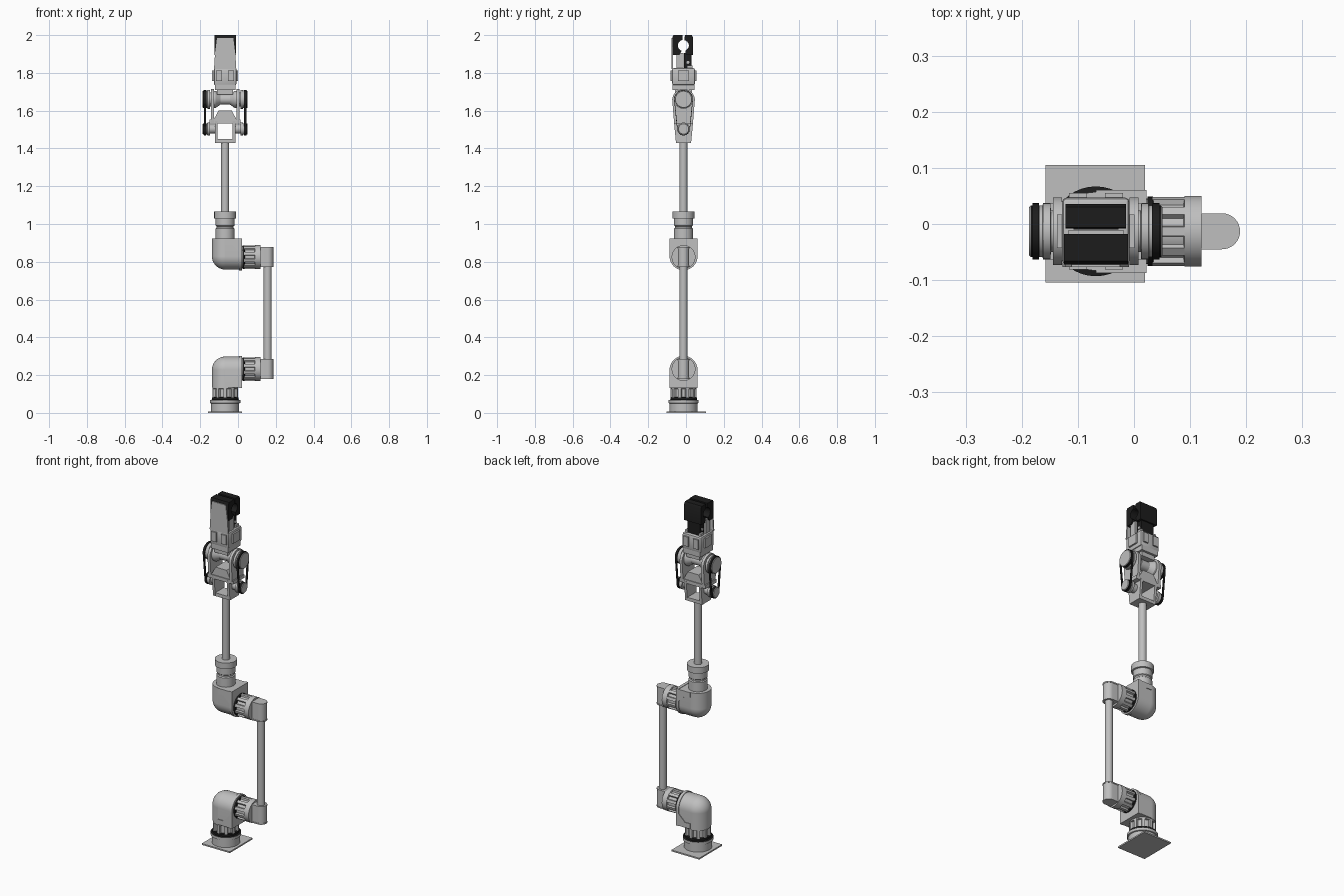
import bpy, bmesh, math
from mathutils import Vector, Matrix

if "Cube" in bpy.data.objects:
    bpy.data.objects.remove(bpy.data.objects["Cube"])

CX, CY = -0.068, -0.013          # main axis of the arm


def material(name, c):
    m = bpy.data.materials.new(name)
    m.diffuse_color = (c, c, c, 1)
    m.use_nodes = True
    m.node_tree.nodes["Principled BSDF"].inputs["Base Color"].default_value = m.diffuse_color
    return m


GREY = material("light grey", 0.52)
BLACK = material("black", 0.012)


def finish(name, bm, mats):
    bmesh.ops.recalc_face_normals(bm, faces=bm.faces)
    me = bpy.data.meshes.new(name)
    bm.to_mesh(me)
    bm.free()
    for m in mats:
        me.materials.append(m)
    for p in me.polygons:
        p.use_smooth = True
    me.set_sharp_from_angle(angle=math.radians(32))
    ob = bpy.data.objects.new(name, me)
    bpy.context.collection.objects.link(ob)
    return ob


def put(axis, u, v, w):
    """Plane coordinates (u, v) and depth w to a 3D point."""
    return {'x': (w, u, v), 'y': (u, w, v), 'z': (u, v, w)}[axis]


def prism(name, axis, pts, a, b, mat=GREY, bevel=0.0, end_scale=1.0):
    bm = bmesh.new()
    lo = [bm.verts.new(put(axis, u, v, a)) for u, v in pts]
    mu = sum(p[0] for p in pts) / len(pts)
    hi = [bm.verts.new(put(axis, mu + (u - mu) * end_scale, v, b)) for u, v in pts]
    bm.faces.new(lo)
    bm.faces.new(hi)
    for i in range(len(pts)):
        j = (i + 1) % len(pts)
        bm.faces.new((lo[i], lo[j], hi[j], hi[i]))
    if bevel:
        bmesh.ops.bevel(bm, geom=bm.edges[:], offset=bevel, segments=2, affect='EDGES', profile=0.5)
    return finish(name, bm, [mat])


def box(name, x, y, z, mat=GREY, bevel=0.0):
    pts = [(x[0], y[0]), (x[1], y[0]), (x[1], y[1]), (x[0], y[1])]
    return prism(name, 'z', pts, z[0], z[1], mat, bevel)


def lathe(name, axis, c, prof, black=(), seg=40):
    """Turned part: prof is (radius, position) pairs; black lists band indices."""
    bm = bmesh.new()
    rings = []
    for r, w in prof:
        rings.append([bm.verts.new(put(axis, c[0] + r * math.cos(t), c[1] + r * math.sin(t), w))
                      for t in (2 * math.pi * k / seg for k in range(seg))])
    bm.faces.new(rings[0])
    bm.faces.new(rings[-1])
    for i in range(len(rings) - 1):
        for k in range(seg):
            n = (k + 1) % seg
            f = bm.faces.new((rings[i][k], rings[i][n], rings[i + 1][n], rings[i + 1][k]))
            f.material_index = int(i in black)
    return finish(name, bm, [GREY, BLACK])


def ribs(name, axis, c, r, a, b, count=10, w=0.010):
    """Ring of raised bars standing around an axis."""
    bm = bmesh.new()
    for k in range(count):
        t = 2 * math.pi * (k + 0.5) / count
        d, s = Vector((math.cos(t), math.sin(t))), Vector((-math.sin(t), math.cos(t)))
        q = [d * (r - 0.016) - s * w, d * r - s * w * 0.8, d * r + s * w * 0.8, d * (r - 0.016) + s * w]
        lo, hi = ([bm.verts.new(put(axis, c[0] + p.x, c[1] + p.y, h)) for p in q] for h in (a, b))
        bm.faces.new(lo)
        bm.faces.new(hi)
        for i in range(4):
            bm.faces.new((lo[i], lo[(i + 1) % 4], hi[(i + 1) % 4], hi[i]))
    return finish(name, bm, [GREY])


def arc(cu, cv, r, a0, a1, n=16):
    return [(cu + r * math.cos(math.radians(a0 + (a1 - a0) * i / n)),
             cv + r * math.sin(math.radians(a0 + (a1 - a0) * i / n))) for i in range(n + 1)]


def elbow(tag, z0, s):
    """Right-angle housing with side joint; s = -1 turns it upside down."""
    R = 0.07
    Z = lambda h: z0 + s * h
    zc = Z(0.228)
    bm = bmesh.new()
    bmesh.ops.create_uvsphere(bm, u_segments=40, v_segments=20, radius=R,
                              matrix=Matrix.Translation((CX, CY, zc)))
    finish(tag + "_elbow_corner", bm, [GREY])
    lathe(tag + "_elbow_upright", 'z', (CX, CY), [(R, Z(0.135)), (R, zc)])
    arch = lambda r, h: [(y, Z(z)) for y, z in
                         [(CY - r, h), (CY + r, h)] + arc(CY, 0.228, r, 0, 180, 20)]
    prism(tag + "_elbow_body", 'x', arch(R, 0.137), CX, 0.012)
    prism(tag + "_elbow_flange", 'x', arch(0.074, 0.133), 0.005, 0.022)
    # raised border strips on both cheeks
    strip = [(-0.134, 0.135), (0.018, 0.135), (0.018, 0.225), (0.006, 0.225),
             (0.006, 0.205), (-0.035, 0.165), (-0.075, 0.165)]
    strip = [(max(x, CX), Z(z)) for x, z in strip[1:]] + [(CX, Z(0.135))]
    prism(tag + "_elbow_border", 'y', strip, CY - 0.074, CY + 0.074)
    # side joint: dark seal, ribbed drum and end flange
    c = (CY, Z(0.232))
    lathe(tag + "_side_joint", 'x', c,
          [(0.058, 0.015), (0.058, 0.024), (0.062, 0.024), (0.062, 0.034), (0.053, 0.036),
           (0.053, 0.088), (0.063, 0.090), (0.063, 0.120)], black=(1, 2, 3))
    ribs(tag + "_joint_ribs", 'x', c, 0.062, 0.033, 0.092)
    # rounded link socket
    cap = [(0.115, CY - 0.03)] + arc(0.157, CY, 0.03, -90, 90) + [(0.115, CY + 0.03)]
    prism(tag + "_link_socket", 'z', cap, Z(0.186), Z(0.280))
    cap2 = [(0.115, CY - 0.032)] + arc(0.157, CY, 0.032, -90, 90) + [(0.115, CY + 0.032)]
    for i, h in enumerate((0.180, 0.278)):
        prism(f"{tag}_socket_rim_{i}", 'z', cap2, Z(h), Z(h + 0.007))


# base plate and turning base
box("base_plate", (-0.158, 0.020), (-0.104, 0.105), (0, 0.008))
lathe("base_drum", 'z', (CX, CY),
      [(0.074, 0.006), (0.074, 0.050), (0.080, 0.052), (0.080, 0.068), (0.070, 0.070),
       (0.070, 0.082), (0.058, 0.084), (0.058, 0.126), (0.068, 0.128), (0.068, 0.140)],
      black=(3, 4, 5))
ribs("base_ribs", 'z', (CX, CY), 0.069, 0.080, 0.130)

# two mirrored elbows joined by the lower tube
elbow("lower", 0.0, 1)
elbow("upper", 1.057, -1)
lathe("lower_tube", 'z', (0.157, CY), [(0.021, 0.27), (0.021, 0.79)], seg=32)

# neck, collar and upper tube
lathe("neck", 'z', (CX, CY),
      [(0.050, 0.915), (0.050, 0.975), (0.045, 0.980), (0.045, 0.988), (0.050, 0.992),
       (0.050, 1.028), (0.058, 1.030), (0.058, 1.065)])
lathe("upper_tube", 'z', (CX, CY), [(0.021, 1.06), (0.021, 1.44)], seg=32)

# wrist yoke: tapered cheeks, cross plates
box("wrist_floor", (CX - 0.054, CX + 0.054), (CY - 0.040, CY + 0.040), (1.43, 1.449))
box("wrist_cross_plate", (CX - 0.082, CX + 0.082), (CY - 0.050, CY + 0.050), (1.533, 1.553))
prism("wrist_wedge", 'y', [(CX - 0.062, 1.55), (CX + 0.062, 1.55), (CX + 0.035, 1.60), (CX - 0.035, 1.60)],
      CY - 0.045, CY + 0.045)
lathe("wrist_axle", 'x', (CY, 1.66),
      [(0.045, CX - 0.065), (0.045, CX - 0.05), (0.028, CX - 0.025), (0.028, CX + 0.025),
       (0.045, CX + 0.05), (0.045, CX + 0.065)])
low_cheek = [(CY - 0.040, 1.43), (CY + 0.040, 1.43), (CY + 0.051, 1.545), (CY - 0.051, 1.545)]
high_cheek = [(CY - 0.050, 1.535), (CY + 0.050, 1.535), (CY + 0.060, 1.66)] + \
    arc(CY, 1.655, 0.060, 10, 170) + [(CY - 0.060, 1.66)]


def pill(d):
    """Belt path around the large and small pulley."""
    return arc(CY, 1.66, 0.047 + d, -6, 186, 28) + arc(CY, 1.503, 0.031 + d, 186, 354, 20)


for side, s in (("left", -1), ("right", 1)):
    X = lambda d: CX + s * d
    prism(side + "_low_cheek", 'x', low_cheek, X(0.040), X(0.054))
    prism(side + "_high_cheek", 'x', high_cheek, X(0.060), X(0.076))
    for part, z, r in (("large", 1.66, 0.046), ("small", 1.503, 0.030)):
        lathe(f"{side}_{part}_pulley", 'x', (CY, z),
              [(r * 0.8, X(0.05)), (r * 0.8, X(0.080)), (r + 0.004, X(0.081)), (r + 0.004, X(0.094)),
               (r, X(0.095)), (r, X(0.100)), (r, X(0.116)), (r - 0.003, X(0.1187))], black=(5,))
    # belt loop with teeth-free flat band
    bm = bmesh.new()
    loops = [[bm.verts.new((X(w), y, z)) for y, z in pill(d)]
             for d, w in ((0, 0.101), (0.003, 0.101), (0.003, 0.113), (0, 0.113))]
    n = len(loops[0])
    for i in range(4):
        a, b = loops[i], loops[(i + 1) % 4]
        for k in range(n):
            bm.faces.new((a[k], a[(k + 1) % n], b[(k + 1) % n], b[k]))
    finish(side + "_belt", bm, [BLACK])

# gripper body with raised pads on all four sides
box("gripper_stem", (CX - 0.042, CX + 0.042), (CY - 0.045, CY + 0.045), (1.685, 1.735))
box("gripper_shoulder", (CX - 0.054, CX + 0.054), (CY - 0.058, CY + 0.058), (1.71, 1.74))
box("gripper_body", (CX - 0.060, CX + 0.060), (CY - 0.060, CY + 0.060), (1.735, 1.825), GREY, 0.008)
for i, s in enumerate((-1, 1)):
    box(f"gripper_side_pad_{i}", sorted((CX + s * 0.055, CX + s * 0.069)), (CY - 0.030, CY + 0.030), (1.757, 1.812))
    for j, t in enumerate((-1, 1)):
        x = CX + t * 0.032
        box(f"gripper_face_pad_{i}{j}", (x - 0.016, x + 0.016),
            sorted((CY + s * 0.055, CY + s * 0.068)), (1.757, 1.812))

# front jaw: grey post and outer plate, black pad with round notch
box("front_jaw_post", (CX - 0.050, CX + 0.050), (-0.050, -0.012), (1.82, 1.905))
front = [(-0.072, 1.895), (-0.072, 1.99), (-0.066, 2.0), (-0.018, 2.0)] + \
    arc(-0.013, 1.945, 0.030, 100, 250, 14) + [(-0.035, 1.895)]
prism("front_jaw_pad", 'x', front, CX - 0.057, CX + 0.057, BLACK)
prism("front_jaw_plate", 'y', [(CX - 0.059, 1.82), (CX + 0.059, 1.82), (CX + 0.054, 1.90), (CX + 0.043, 1.985),
                               (CX - 0.043, 1.985), (CX - 0.054, 1.90)], -0.077, -0.069)

# rear jaw: black carriage, pad and hinge pins
box("rear_jaw_carriage", (CX - 0.040, CX + 0.040), (-0.010, 0.028), (1.82, 1.905), BLACK)
rear = [(0.036, 1.895), (0.036, 1.99), (0.030, 2.0), (-0.006, 2.0)] + \
    arc(-0.013, 1.945, 0.028, 80, -70, 14) + [(0.0, 1.895)]
prism("rear_jaw_pad", 'x', rear, CX - 0.054, CX + 0.054, BLACK)
for i, s in enumerate((-1, 1)):
    box(f"rear_jaw_post_{i}", sorted((CX + s * 0.036, CX + s * 0.050)), (0.006, 0.034), (1.82, 1.84))
    lathe(f"jaw_pin_{i}", 'x', (0.010, 1.856), [(0.008, CX), (0.008, CX + s * 0.044)], seg=16)
